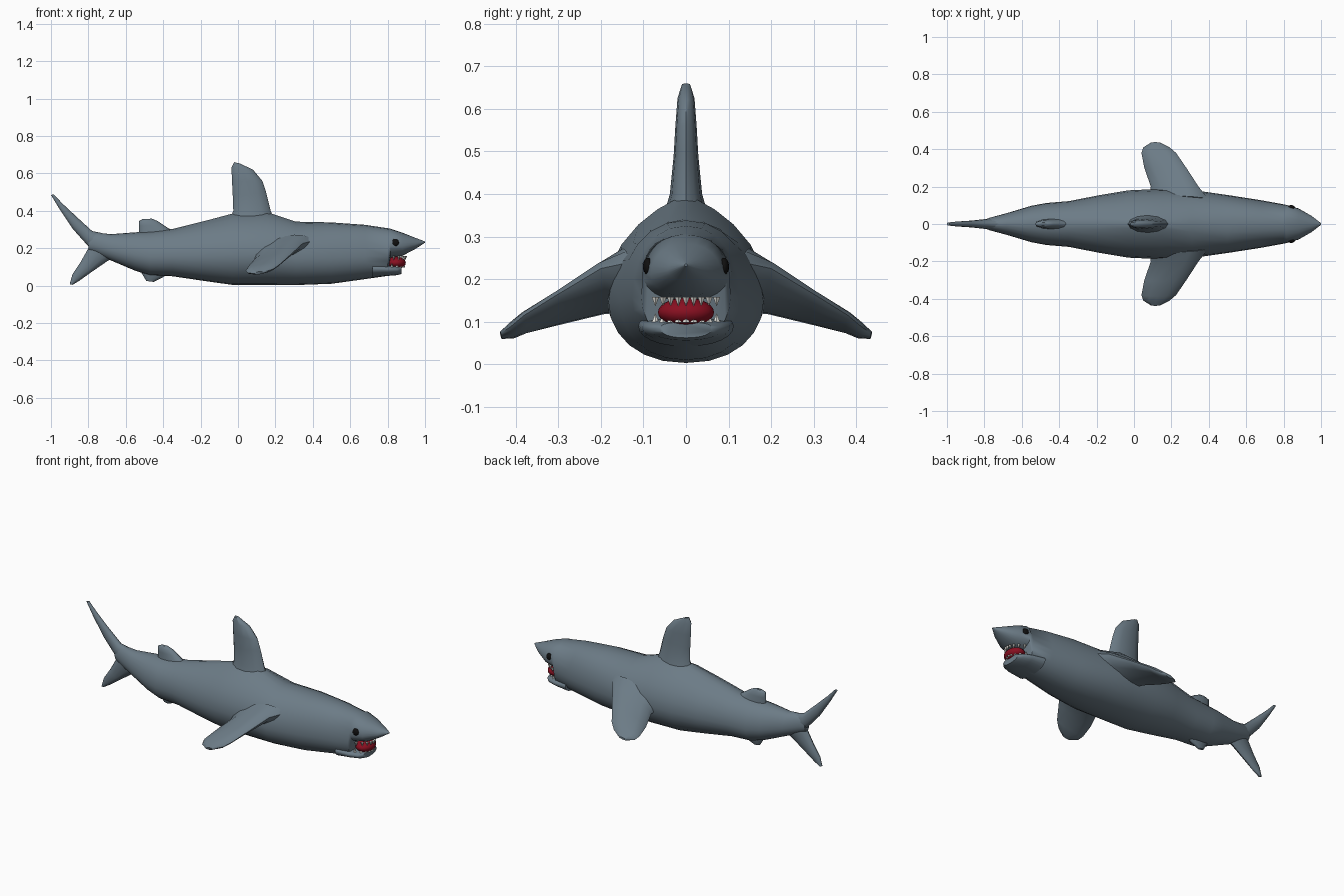
import bpy, bmesh, math
from mathutils import Vector


def material(name, rgb):
    m = bpy.data.materials.new(name)
    m.diffuse_color = (*rgb, 1)
    return m


SKIN = material("slate_skin", (0.15, 0.20, 0.24))
RED = material("mouth_red", (0.25, 0.005, 0.015))
WHITE = material("tooth_white", (0.8, 0.8, 0.76))
BLACK = material("eye_black", (0.005, 0.005, 0.005))


def finish(bm, name, mat, angle=40):
    bmesh.ops.recalc_face_normals(bm, faces=bm.faces[:])
    me = bpy.data.meshes.new(name)
    bm.to_mesh(me)
    bm.free()
    ob = bpy.data.objects.new(name, me)
    bpy.context.collection.objects.link(ob)
    me.materials.append(mat)
    bpy.ops.object.select_all(action='DESELECT')
    ob.select_set(True)
    bpy.context.view_layer.objects.active = ob
    bpy.ops.object.shade_smooth_by_angle(angle=math.radians(angle))
    return ob


def loft(name, rings, mat=SKIN, angle=50):
    bm = bmesh.new()
    vs = [[bm.verts.new(p) for p in r] for r in rings]
    n = len(vs[0])
    for a, b in zip(vs, vs[1:]):
        for i in range(n):
            j = (i + 1) % n
            bm.faces.new((a[i], a[j], b[j], b[i]))
    bm.faces.new(vs[0])
    bm.faces.new(vs[-1])
    return finish(bm, name, mat, angle)


def body_ring(x, top, bot, hw, p=1.0, mid=0.42, n=24):
    # egg-shaped section: p > 1 pinches the back into a ridge
    zc = bot + mid * (top - bot)
    ring = []
    for i in range(n):
        a = 2 * math.pi * i / n
        c, s = math.cos(a), math.sin(a)
        y = hw * math.copysign(abs(c) ** (p if s > 0 else 0.9), c)
        ring.append((x, y, zc + s * ((top - zc) if s > 0 else (zc - bot))))
    return ring


def fin(name, sections, normal, n=12):
    # each section: leading point, trailing point, half thickness
    nrm = Vector(normal).normalized()
    rings = []
    for lead, trail, t in sections:
        lead, trail = Vector(lead), Vector(trail)
        c, u = (lead + trail) / 2, (lead - trail) / 2
        rings.append([c + u * math.cos(a) + nrm * t * math.sin(a)
                      for a in (2 * math.pi * i / n for i in range(n))])
    return loft(name, rings)


def flat_fin(name, rows):
    # fin in the centre plane: lead x, z, trail x, z, half thickness
    return fin(name, [((a, 0, b), (c, 0, d), t) for a, b, c, d, t in rows], (0, 1, 0))


# body with snout overhanging the mouth
loft("body", [body_ring(*s) for s in [
    (-0.80, 0.275, 0.19, 0.022), (-0.77, 0.285, 0.175, 0.034),
    (-0.68, 0.275, 0.135, 0.058), (-0.55, 0.285, 0.08, 0.097),
    (-0.47, 0.29, 0.055, 0.112), (-0.35, 0.303, 0.05, 0.122, 1.1),
    (-0.18, 0.345, 0.025, 0.155, 1.25), (-0.03, 0.385, 0.004, 0.18, 1.5),
    (0.15, 0.395, 0.003, 0.188, 1.5), (0.31, 0.342, 0.003, 0.182, 1.1),
    (0.50, 0.338, 0.01, 0.155, 0.9), (0.68, 0.325, 0.035, 0.127, 0.9),
    (0.80, 0.307, 0.052, 0.105, 0.9), (0.815, 0.304, 0.148, 0.102, 0.9),
    (0.88, 0.283, 0.16, 0.083, 0.9), (0.95, 0.255, 0.197, 0.043),
    (1.0, 0.236, 0.23, 0.004)]])

# lower jaw
loft("lower_jaw", [body_ring(*s) for s in [
    (0.72, 0.12, 0.042, 0.112, 0.5, 0.6), (0.80, 0.108, 0.052, 0.103, 0.5, 0.6),
    (0.85, 0.102, 0.056, 0.085, 0.5, 0.6), (0.873, 0.098, 0.062, 0.062, 0.5, 0.6)]])

# centre-line fins
flat_fin("dorsal_fin", [
    (0.20, 0.34, -0.05, 0.34, 0.055), (0.175, 0.40, -0.025, 0.40, 0.038),
    (0.15, 0.50, -0.028, 0.48, 0.029), (0.13, 0.56, -0.032, 0.56, 0.025),
    (0.08, 0.62, -0.035, 0.63, 0.02), (0.01, 0.653, -0.02, 0.66, 0.01)])
flat_fin("second_dorsal_fin", [
    (-0.33, 0.28, -0.53, 0.26, 0.03), (-0.40, 0.325, -0.53, 0.32, 0.022),
    (-0.43, 0.345, -0.53, 0.345, 0.018), (-0.46, 0.358, -0.51, 0.356, 0.008)])
flat_fin("anal_fin", [
    (-0.36, 0.07, -0.53, 0.09, 0.025), (-0.41, 0.04, -0.505, 0.05, 0.018),
    (-0.45, 0.02, -0.49, 0.025, 0.008)])

# tail lobes
flat_fin("tail_upper_lobe", [
    (-0.70, 0.275, -0.76, 0.17, 0.035), (-0.78, 0.292, -0.80, 0.21, 0.027),
    (-0.86, 0.365, -0.885, 0.305, 0.018), (-0.94, 0.44, -0.955, 0.41, 0.013),
    (-0.985, 0.488, -1.0, 0.485, 0.008)])
flat_fin("tail_lower_lobe", [
    (-0.66, 0.15, -0.77, 0.25, 0.035), (-0.70, 0.13, -0.80, 0.20, 0.027),
    (-0.78, 0.075, -0.845, 0.12, 0.02), (-0.85, 0.025, -0.885, 0.06, 0.015),
    (-0.885, 0.004, -0.90, 0.008, 0.008)])

# pectoral fins and eyes, both sides
for side, s in (("left", 1), ("right", -1)):
    fin("pectoral_fin_" + side, [((a, s * y, b), (c, s * y, d), t) for y, a, b, c, d, t in [
        (0.13, 0.40, 0.24, 0.08, 0.15, 0.07), (0.20, 0.345, 0.225, 0.09, 0.13, 0.042),
        (0.30, 0.28, 0.165, 0.055, 0.10, 0.026), (0.38, 0.225, 0.115, 0.04, 0.08, 0.02),
        (0.41, 0.19, 0.09, 0.05, 0.068, 0.017), (0.435, 0.14, 0.072, 0.09, 0.064, 0.008)]],
        (-0.34, 0.32 * s, 1))
    bpy.ops.mesh.primitive_uv_sphere_add(segments=16, ring_count=10, radius=1,
                                         location=(0.84, s * 0.089, 0.23))
    eye = bpy.context.object
    eye.name = "eye_" + side
    eye.scale = (0.02, 0.012, 0.02)
    eye.data.materials.append(BLACK)
    bpy.ops.object.shade_smooth()

# red mouth interior
bpy.ops.mesh.primitive_uv_sphere_add(segments=20, ring_count=12, radius=1,
                                     location=(0.845, 0, 0.122))
mouth = bpy.context.object
mouth.name = "mouth_interior"
mouth.scale = (0.052, 0.066, 0.034)
mouth.data.materials.append(RED)
bpy.ops.object.shade_smooth()

# tooth rows following the curve of each jaw
for name, z, front, up in (("upper_teeth", 0.158, 0.895, -1), ("lower_teeth", 0.098, 0.885, 1)):
    bm = bmesh.new()
    for i in range(9):
        y = (i - 4) * 0.018
        x = front - 12 * y * y
        base = [bm.verts.new((x + 0.009 * math.cos(k * math.pi / 2.5),
                              y + 0.009 * math.sin(k * math.pi / 2.5), z)) for k in range(5)]
        tip = bm.verts.new((x, y, z + up * 0.022))
        bm.faces.new(base)
        for k in range(5):
            bm.faces.new((base[k], base[(k + 1) % 5], tip))
    finish(bm, name, WHITE, 30)
